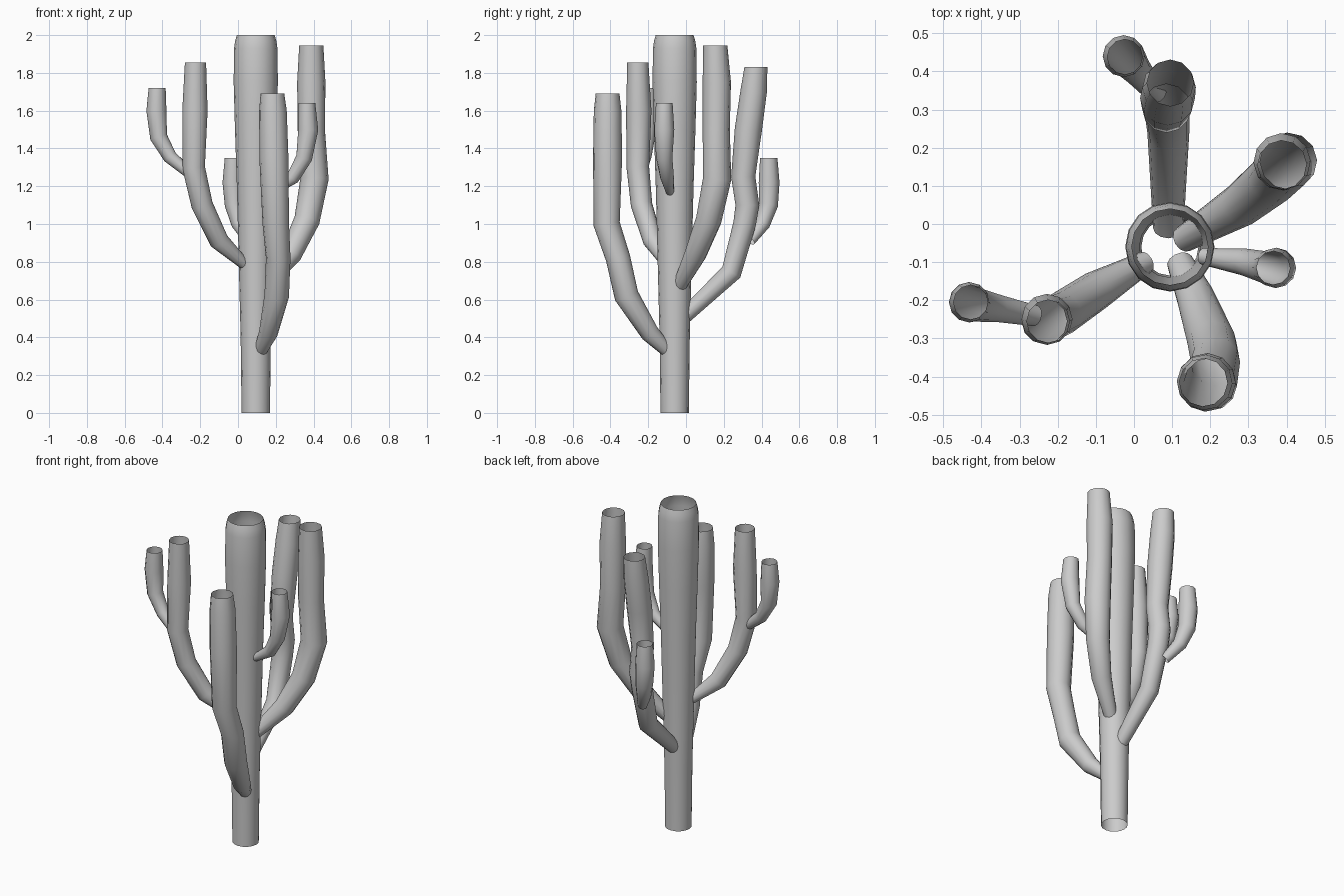
import bpy, bmesh, math
from mathutils import Vector


def tube(name, rings, sides=12):
    """Open tube swept through (x, y, z, radius) rings."""
    pts = [Vector(r[:3]) for r in rings]
    bm = bmesh.new()
    loops = []
    axis = Vector((1, 0, 0))
    for i, p in enumerate(pts):
        d = Vector((0, 0, 0))
        if i > 0:
            d += (p - pts[i - 1]).normalized()
        if i < len(pts) - 1:
            d += (pts[i + 1] - p).normalized()
        else:
            d = Vector((0, 0, 1))  # level open tip
        d.normalize()
        # carry the ring's side axis along without twisting
        if i == 0:
            prev = Vector((0, 0, 1))
        axis = prev.rotation_difference(d) @ axis
        axis = (axis - d * axis.dot(d)).normalized()
        prev = d
        other = d.cross(axis)
        loops.append([bm.verts.new(p + rings[i][3] * (
            math.cos(2 * math.pi * k / sides) * axis +
            math.sin(2 * math.pi * k / sides) * other)) for k in range(sides)])
    for a, b in zip(loops, loops[1:]):
        for k in range(sides):
            n = (k + 1) % sides
            bm.faces.new((a[k], a[n], b[n], b[k])).smooth = True
    me = bpy.data.meshes.new(name)
    bm.to_mesh(me)
    bm.free()
    ob = bpy.data.objects.new(name, me)
    bpy.context.collection.objects.link(ob)
    return ob


# Main stem
X, Y = 0.094, -0.06
tube("trunk", [(X, Y, z, r) for z, r in (
    (0, .075), (.4, .08), (.8, .09), (1.2, .1), (1.5, .11),
    (1.75, .117), (1.93, .115), (1.97, .109), (2.0, .1))], 16)

# Large arms rising from the stem
tube("front_arm", [
    (.12, -.10, .33, .035), (.16, -.19, .42, .05), (.205, -.315, .62, .065),
    (.213, -.36, .82, .065), (.20, -.42, 1.0, .07), (.19, -.415, 1.35, .077),
    (.185, -.415, 1.6, .073), (.182, -.415, 1.69, .063)])
tube("right_back_arm", [
    (.13, -.04, .66, .035), (.28, .05, .84, .058), (.365, .12, 1.02, .068),
    (.405, .165, 1.24, .075), (.388, .16, 1.5, .072),
    (.388, .163, 1.75, .075), (.388, .155, 1.945, .064)])
tube("back_arm", [
    (.09, -.01, .51, .04), (.09, .24, .745, .055), (.085, .31, 1.0, .06),
    (.085, .325, 1.1, .063), (.085, .303, 1.25, .064),
    (.088, .33, 1.5, .072), (.092, .358, 1.7, .07), (.095, .37, 1.83, .061)])
tube("left_arm", [
    (.03, -.10, .79, .03), (-.10, -.175, .91, .052), (-.19, -.235, 1.1, .057),
    (-.235, -.255, 1.3, .06), (-.228, -.25, 1.6, .067),
    (-.225, -.255, 1.855, .056)])

# Small arms and offshoots
tube("right_small_arm", [
    (.18, -.085, 1.17, .022), (.29, -.10, 1.245, .036),
    (.35, -.115, 1.35, .043), (.372, -.115, 1.5, .053),
    (.365, -.115, 1.64, .044)])
tube("left_offshoot", [
    (-.26, -.24, 1.27, .028), (-.36, -.22, 1.355, .037),
    (-.42, -.21, 1.46, .046), (-.432, -.205, 1.6, .053),
    (-.428, -.205, 1.72, .045)])
tube("back_offshoot", [
    (.06, .34, .91, .028), (.005, .405, 1.0, .04), (-.02, .437, 1.1, .05),
    (-.027, .44, 1.22, .055), (-.024, .438, 1.35, .046)])
